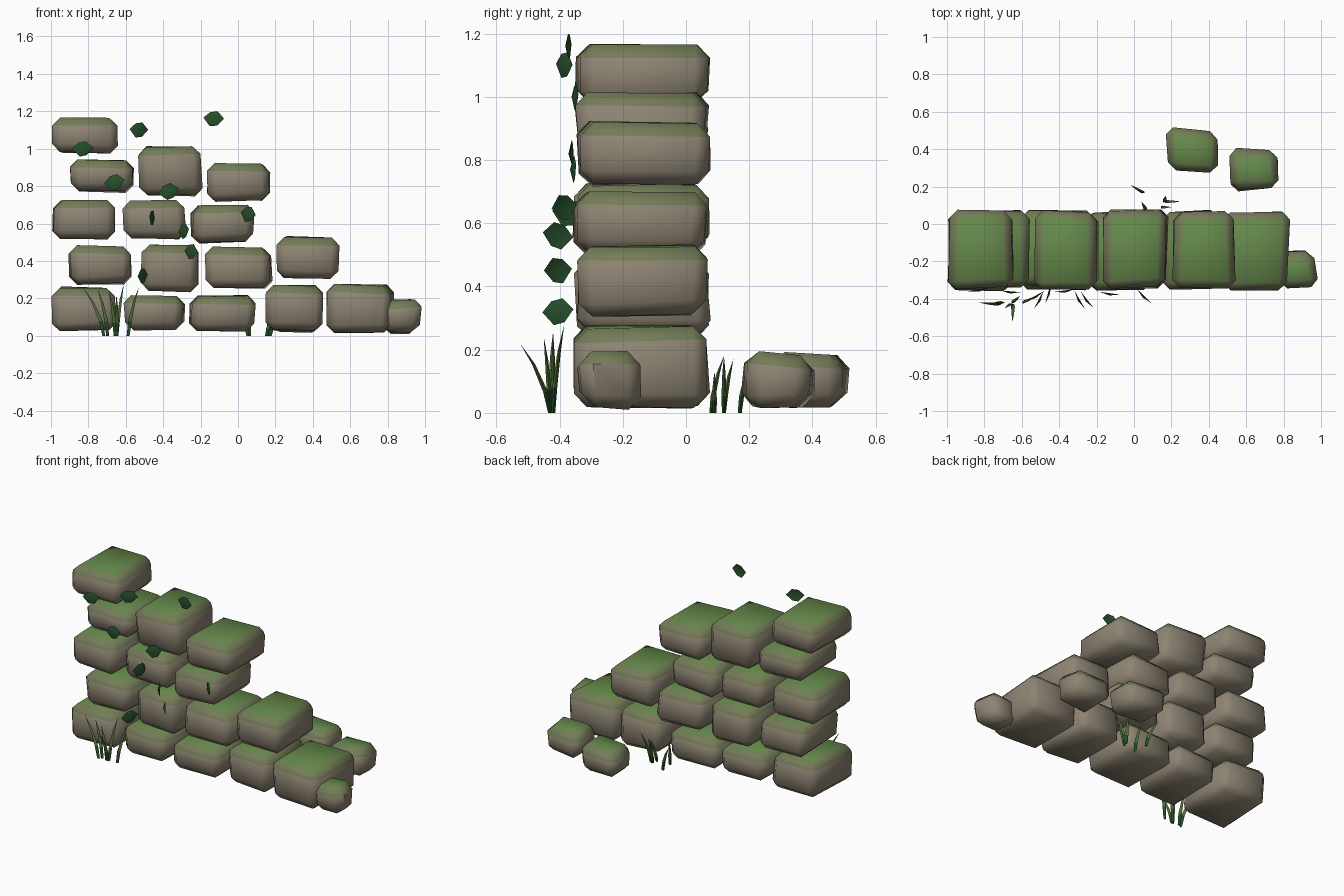
import bpy, bmesh, math, random
from mathutils import Vector, Matrix

random.seed(4)
default = bpy.data.objects.get("Cube")
if default:
    bpy.data.objects.remove(default, do_unlink=True)


def make_material(name, colour):
    mat = bpy.data.materials.new(name)
    mat.diffuse_color = (*colour, 1)
    mat.use_nodes = True
    shader = mat.node_tree.nodes["Principled BSDF"]
    shader.inputs["Base Color"].default_value = (*colour, 1)
    shader.inputs["Roughness"].default_value = 0.9
    return mat


STONE = make_material("stone", (.27, .23, .17))
MOSS = make_material("moss", (.13, .25, .07))
MOSS_EDGE = make_material("moss_edge", (.17, .20, .095))
IVY = make_material("ivy_green", (.02, .08, .025))
GRASS = make_material("grass_green", (.09, .17, .045))
GRASS_BASE = make_material("grass_base", (.022, .08, .022))
made = []


def finish(bm, name, materials):
    mesh = bpy.data.meshes.new(name)
    bm.to_mesh(mesh)
    bm.free()
    for mat in materials:
        mesh.materials.append(mat)
    obj = bpy.data.objects.new(name, mesh)
    bpy.context.collection.objects.link(obj)
    made.append(obj)
    return obj


def stone(name, x, y, z, rough=.03, chamfer=.042):
    """Uneven chamfered block filling the given ranges, mossy on top."""
    bm = bmesh.new()
    bmesh.ops.create_cube(bm, size=2)
    for v in bm.verts:
        for axis, (low, high) in enumerate((x, y, z)):
            side = v.co[axis]
            edge = high if side > 0 else low
            amount = rough * (.6 if axis == 2 else 1)
            v.co[axis] = edge - side * random.uniform(0, amount)
    bmesh.ops.bevel(bm, geom=bm.edges[:], offset=chamfer, segments=1,
                    profile=.5, affect='EDGES')
    bm.normal_update()
    for f in bm.faces:
        up = f.normal.z
        f.material_index = 1 if up > .9 else 2 if up > .35 else 0
    return finish(bm, name, (STONE, MOSS, MOSS_EDGE))


# Wall courses, bottom to top: (left, right, bottom, top) of each stone
courses = (
    ((-1, -.64, .02, .27), (-.62, -.28, .02, .22), (-.27, .1, .02, .22),
     (.12, .46, .02, .28), (.47, .84, .01, .28)),
    ((-.91, -.55, .27, .49), (-.54, -.19, .23, .5), (-.18, .19, .24, .48),
     (.2, .55, .3, .54)),
    ((-1, -.64, .51, .74), (-.63, -.27, .51, .73), (-.26, .1, .49, .71)),
    ((-.91, -.55, .76, .95), (-.54, -.18, .74, 1.02), (-.17, .19, .71, .93)),
    ((-1, -.64, .97, 1.18),),
)
for row, course in enumerate(courses):
    for column, (left, right, bottom, top) in enumerate(course):
        shift = random.uniform(-.008, .008)
        stone(f"wall_stone_{row + 1}_{column + 1}", (left, right),
              (-.36 + shift, .08 + shift), (bottom, top))

# Small end stone and the two fallen ones behind
stone("end_stone", (.73, 1), (-.37, -.11), (0, .205), .05)
stone("fallen_stone_inner", (.15, .46), (.26, .53), (0, .2), .04)
stone("fallen_stone_outer", (.49, .8), (.16, .42), (0, .2), .05)


def ivy_leaf(index, x, y, z, yaw):
    """Pointed six-sided leaf folded around a raised centre."""
    outline = ((-.056, 0), (-.022, .034), (.018, .042),
               (.056, .006), (.022, -.034), (-.016, -.042))
    bm = bmesh.new()
    rim = [bm.verts.new((u, 0, w)) for u, w in outline]
    centre = bm.verts.new((0, -.012, 0))
    for i, v in enumerate(rim):
        bm.faces.new((v, centre, rim[i - 1]))
    bmesh.ops.recalc_face_normals(bm, faces=bm.faces[:])
    turn = (Matrix.Rotation(math.radians(yaw), 4, 'Z')
            @ Matrix.Rotation(random.uniform(-.2, .2), 4, 'Y'))
    bm.transform(Matrix.Translation((x, y, z)) @ turn)
    finish(bm, f"ivy_leaf_{index + 1}", (IVY,))


leaves = (
    (-.13, -.37, 1.16, -8), (-.53, -.385, 1.1, 28), (-.83, -.35, 1, 10),
    (-.66, -.36, .82, -5), (-.37, -.355, .77, 8), (.055, -.385, .65, -45),
    (-.46, -.37, .63, 75), (-.29, -.405, .56, -60), (-.25, -.405, .45, -52),
    (-.51, -.405, .32, 62),
)
for i, leaf in enumerate(leaves):
    ivy_leaf(i, *leaf)


def grass_blade(name, base, tip, width=.013):
    """Bent three-sided blade, darker near the root."""
    base, tip = Vector((*base, 0)), Vector(tip)
    bend = Vector((base.x - tip.x, base.y - tip.y, 0)) * .3
    bm = bmesh.new()
    rings = []
    for t, scale in ((0, .8), (.3, 1), (.7, .65)):
        mid = base.lerp(tip, t) + bend * 4 * t * (1 - t) * .6
        ring = []
        for k in range(3):
            a = math.tau * k / 3
            offset = Vector((math.cos(a), math.sin(a) * .7, 0))
            ring.append(bm.verts.new(mid + offset * width * scale))
        rings.append(ring)
    end = bm.verts.new(tip)
    bm.faces.new(rings[0][::-1])
    for level, (low, high) in enumerate(zip(rings, rings[1:])):
        for k in range(3):
            n = (k + 1) % 3
            f = bm.faces.new((low[k], low[n], high[n], high[k]))
            f.material_index = 1 if level == 0 else 0
    for k in range(3):
        bm.faces.new((rings[-1][k], rings[-1][(k + 1) % 3], end))
    finish(bm, name, (GRASS, GRASS_BASE))


tufts = {
    "front_grass": (
        ((-.72, -.43), (-.83, -.42, .26)), ((-.7, -.42), (-.75, -.42, .25)),
        ((-.66, -.43), (-.69, -.45, .24)), ((-.65, -.43), (-.65, -.525, .22)),
        ((-.65, -.42), (-.61, -.385, .28)), ((-.59, -.42), (-.53, -.39, .26))),
    "back_grass": (
        ((.05, .17), (-.02, .21, .18)), ((.06, .08), (.04, .12, .18)),
        ((.16, .12), (.17, .15, .17)), ((.17, .12), (.25, .12, .18)),
        ((.15, .09), (.2, .09, .13))),
}
for name, blades in tufts.items():
    for i, (base, tip) in enumerate(blades):
        grass_blade(f"{name}_blade_{i + 1}", base, tip)

# Soft shading with the strong edges kept
bpy.ops.object.select_all(action='DESELECT')
for obj in made:
    obj.select_set(True)
bpy.context.view_layer.objects.active = made[0]
bpy.ops.object.shade_smooth_by_angle(angle=math.radians(48))
